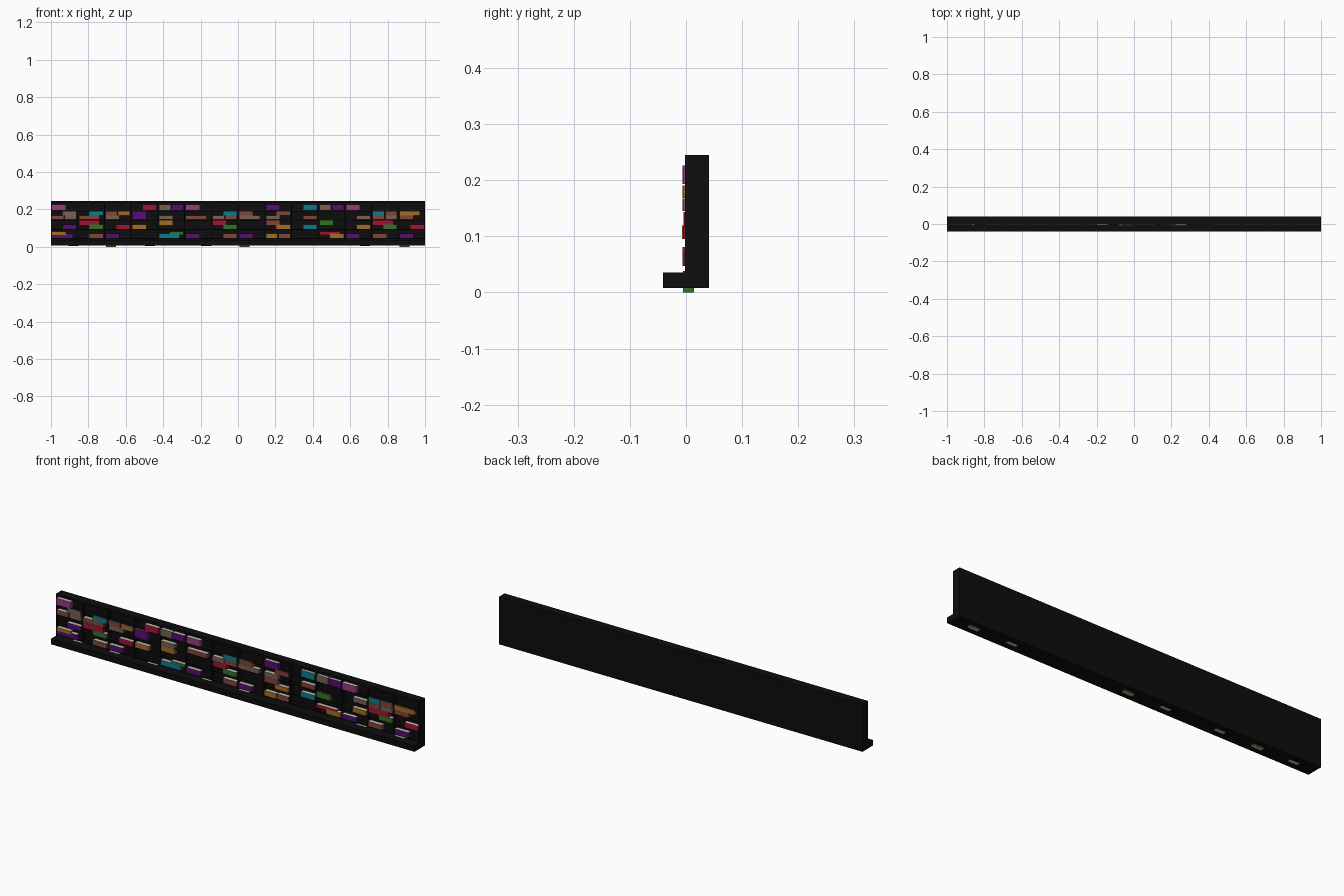
import bpy, bmesh, random

if "Cube" in bpy.data.objects:
    bpy.data.objects.remove(bpy.data.objects["Cube"])
random.seed(4)

def material(name, *rgb):
    m = bpy.data.materials.new(name)
    m.diffuse_color = (*rgb, 1)
    m.use_nodes = True
    m.node_tree.nodes["Principled BSDF"].inputs["Base Color"].default_value = m.diffuse_color
    return m

MATS = {m.name: m for m in (
    material("black", 0.004, 0.004, 0.004),
    material("cream", 0.60, 0.53, 0.45),
    material("pink", 0.32, 0.045, 0.20),
    material("purple", 0.09, 0.004, 0.17),
    material("red", 0.36, 0.006, 0.035),
    material("brown", 0.22, 0.06, 0.04),
    material("tan", 0.18, 0.12, 0.09),
    material("orange", 0.38, 0.15, 0.015),
    material("teal", 0.003, 0.20, 0.28),
    material("green", 0.035, 0.17, 0.022))}

def add_box(bm, x0, x1, y0, y1, z0, z1):
    """Add a box to a bmesh; the first two faces returned are bottom and top."""
    v = [bm.verts.new((x, y, z)) for z in (z0, z1) for x, y in
         ((x0, y0), (x1, y0), (x1, y1), (x0, y1))]
    quads = [v[3::-1], v[4:]] + [[v[i], v[(i + 1) % 4], v[(i + 1) % 4 + 4], v[i + 4]]
                                 for i in range(4)]
    return [bm.faces.new(q) for q in quads]

def finish(bm, name, *mats):
    me = bpy.data.meshes.new(name)
    bm.to_mesh(me)
    bm.free()
    for m in mats:
        me.materials.append(MATS[m])
    bpy.context.collection.objects.link(bpy.data.objects.new(name, me))

def boxes(name, items):
    bm = bmesh.new()
    for b in items:
        add_box(bm, *b)
    finish(bm, name, "black")

# Cabinet: plinth, back, top and end panels
FRONT, BACK, INNER = -0.002, 0.041, 0.018
BASE, UNDER, TOP = 0.036, 0.234, 0.245
boxes("plinth", [(-1, 1, -BACK, BACK, 0.008, BASE)])
boxes("back_panel", [(-1, 1, INNER, BACK, BASE, TOP)])
boxes("top_panel", [(-1, 1, FRONT, INNER, UNDER, TOP)])
boxes("end_panels", [(s - 0.0025, s + 0.0025, FRONT, INNER, BASE, UNDER)
                     for s in (-0.9975, 0.9975)])

# Fourteen bays of dividers, and four long shelves
BAYS = 14
BAY = 2 / BAYS
boxes("dividers", [(i * BAY - 1.002, i * BAY - 0.998, 0, INNER, BASE, UNDER)
                   for i in range(1, BAYS)])
boxes("shelves", [(-0.995, 0.995, -0.001, INNER, z - 0.004, z)
                  for z in (0.047, 0.095, 0.144, 0.192)])

# Stock plan per level: two slots in each bay, doubled letters make one wide product
INITIAL = dict(K="pink", P="purple", R="red", B="brown", T="tan",
               O="orange", E="teal", G="green")
PLAN = [
    (0.193, 0.033, "K. .. .. .R TP K. .. .. P. .E TP K. .. .."),
    (0.168, 0.023, ".T .E BO P. .. .. .E B. .B .. .. .. EB OO"),
    (0.145, 0.022, "BT BB T. P. T. BB TB TT T. .B .. .T BT B."),
    (0.115, 0.028, ".. RR .. .. O. .. R. .. B. .. G. .. RR .."),
    (0.095, 0.024, ".P .G .R O. .. .. .G .. .O .E .. .O .G .R"),
    (0.064, 0.017, "O. .. .. .. .G .. .. .. .. .. RR .. .. .."),
    (0.047, 0.025, "PP .B P. .. EE P. .B P. OB .. .O P. B. P."),
]
stock = {c: bmesh.new() for c in MATS if c != "cream"}

def product(colour, x0, x1, y, z0, z1):
    """Coloured box whose top and bottom are cream."""
    for f in add_box(stock[colour], x0, x1, y, y + 0.019, z0, z1)[:2]:
        f.material_index = 1

for z, h, plan in PLAN:
    for i, bay in enumerate(plan.split()):
        left = i * BAY - 1 + 0.006
        mid, right = left + BAY / 2 - 0.006, left + BAY - 0.012
        if bay[0] == bay[1]:
            spans = [(bay[0], left, right - 0.02)]
        else:  # a lone product spreads a little past the middle
            grow = 0.012 if "." in bay else 0
            spans = [(bay[0], left, mid - 0.002 + grow),
                     (bay[1], mid + 0.002 - grow, right)]
        for letter, x0, x1 in spans:
            if letter != ".":
                product(INITIAL[letter], x0, x1, random.uniform(-0.007, -0.001), z, z + h)

# Lowest items, set through the plinth and showing below as feet
for x in (-0.88, -0.47, -0.17, 0.68):
    product("black", x - 0.027, x + 0.027, -0.005, 0.005, 0.038)
for x in (-0.68, 0.035, 0.89):
    product("green", x - 0.027, x + 0.027, -0.005, 0, 0.038)

for colour, bm in stock.items():
    finish(bm, colour + "_products", colour, "cream")
